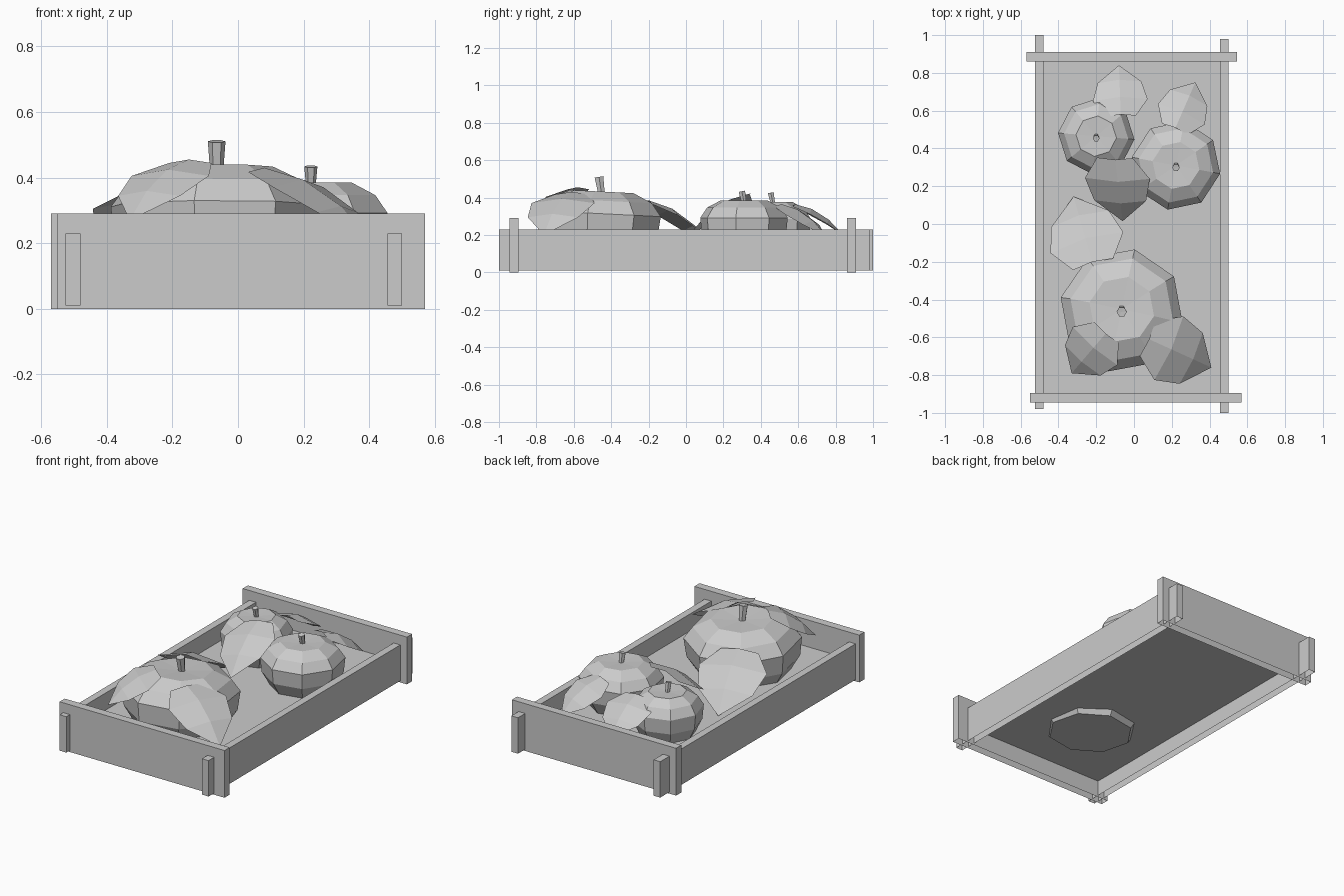
import bpy
import bmesh
from math import cos, sin, pi
from mathutils import Vector, Matrix

default = bpy.data.objects.get("Cube")
if default:
    bpy.data.objects.remove(default)

grey = bpy.data.materials.new("plain_grey")
grey.use_nodes = True
grey.diffuse_color = (0.6, 0.6, 0.6, 1)
grey.node_tree.nodes["Principled BSDF"].inputs["Base Color"].default_value = (0.6, 0.6, 0.6, 1)


def finish(name, bm):
    mesh = bpy.data.meshes.new(name)
    bm.to_mesh(mesh)
    bm.free()
    mesh.materials.append(grey)
    obj = bpy.data.objects.new(name, mesh)
    bpy.context.collection.objects.link(obj)


def board(name, low, high, open_below=True):
    low, high = Vector(low), Vector(high)
    bm = bmesh.new()
    bmesh.ops.create_cube(bm, size=1)
    bmesh.ops.scale(bm, vec=high - low, verts=bm.verts)
    bmesh.ops.translate(bm, vec=(low + high) / 2, verts=bm.verts)
    if open_below:
        bm.normal_update()
        below = [f for f in bm.faces if f.normal.z < -0.5]
        bmesh.ops.delete(bm, geom=below, context='FACES_ONLY')
    finish(name, bm)


def lathe(name, profile, sides, turn, matrix):
    """Closed faceted solid from rings of (radius, height)."""
    bm = bmesh.new()
    rings = []
    for r, z in profile:
        angles = [turn + 2 * pi * i / sides for i in range(sides)]
        rings.append([bm.verts.new((r * cos(a), r * sin(a), z)) for a in angles])
    for a, b in zip(rings, rings[1:]):
        for i in range(sides):
            j = (i + 1) % sides
            bm.faces.new((a[i], a[j], b[j], b[i]))
    bm.faces.new(rings[0])
    # shallow dip at the crown
    crown = bmesh.ops.poke(bm, faces=[bm.faces.new(rings[-1])])["verts"][0]
    crown.co.z -= profile[-1][0] * 0.05
    bmesh.ops.transform(bm, matrix=matrix, verts=bm.verts)
    bmesh.ops.recalc_face_normals(bm, faces=bm.faces)
    finish(name, bm)


GOURD = [(0.74, 0), (0.96, 0.33), (1, 0.66), (0.84, 0.86), (0.53, 1)]


def pumpkin(name, x, y, radius, low, high, turn, tilt, stem_radius, stem_height):
    place = Matrix.Translation((x, y, (low + high) / 2)) @ Matrix.Rotation(tilt, 4, 'X')
    tall = high - low
    lathe(name, [(r * radius, (h - 0.5) * tall) for r, h in GOURD], 8, turn, place)
    # flared, slightly leaning stem
    lean = place @ Matrix.Translation((0, 0, tall * 0.47)) @ Matrix.Rotation(0.2, 4, 'X')
    lathe(name + "_stem", [(stem_radius * 0.75, 0), (stem_radius, stem_height)], 6, 0, lean)


def leaf(name, base, tip, half, droop=0.22, roll=0):
    """Broad leaf, folded along a bowed midrib, one sheet thick."""
    base, tip = Vector(base), Vector(tip)
    along = tip - base
    side = along.cross(Vector((0, 0, 1))).normalized()
    up = side.cross(along).normalized()
    bm = bmesh.new()
    rows = []
    for t, width, bow in ((0, 0.55, 0), (0.3, 1, 0.09), (0.65, 0.8, 0.09)):
        rib = base + along * t + up * bow * along.length
        out, down = (side + up * roll) * half * width, up * half * width * droop
        rows.append([bm.verts.new(p) for p in (rib - out - down, rib, rib + out - down)])
    for a, b in zip(rows, rows[1:]):
        for i in range(2):
            bm.faces.new((a[i], b[i], b[i + 1], a[i + 1]))
    point = bm.verts.new(tip)
    for i in range(2):
        bm.faces.new((rows[-1][i], point, rows[-1][i + 1]))
    bm.normal_update()
    if sum(f.normal.z for f in bm.faces) < 0:
        bmesh.ops.reverse_faces(bm, faces=bm.faces)
    finish(name, bm)


# Crate: sides run through the taller end boards
board("right_side_board", (-0.525, -0.98, 0.01), (-0.48, 1, 0.23))
board("left_side_board", (0.455, -1, 0.01), (0.5, 0.98, 0.23))
board("front_board", (-0.55, -0.945, 0), (0.57, -0.895, 0.29))
board("back_board", (-0.57, 0.86, 0), (0.545, 0.91, 0.29))
board("crate_floor", (-0.48, -0.895, 0.105), (0.455, 0.86, 0.125), False)

# Pumpkins
pumpkin("large_pumpkin", -0.065, -0.46, 0.33, 0.085, 0.432, 0.576, -0.05, 0.027, 0.09)
pumpkin("medium_pumpkin", 0.222, 0.31, 0.238, 0.11, 0.385, 0.6, 0, 0.02, 0.058)
pumpkin("small_pumpkin", -0.2, 0.465, 0.203, 0.108, 0.375, 0.7, 0, 0.018, 0.06)

# Loose leaves
leaf("front_right_leaf", (-0.15, -0.58, 0.455), (-0.33, -0.79, 0.27), 0.155, 0.15)
leaf("front_left_leaf", (0.08, -0.61, 0.43), (0.41, -0.76, 0.2), 0.185, 0.15)
leaf("middle_right_leaf", (-0.22, -0.2, 0.385), (-0.32, 0.145, 0.13), 0.2)
leaf("centre_leaf", (-0.1, 0.34, 0.42), (-0.06, 0.015, 0.2), 0.17, 0.2, -0.25)
leaf("back_right_leaf", (-0.07, 0.58, 0.365), (-0.08, 0.84, 0.2), 0.145)
leaf("back_left_leaf", (0.22, 0.51, 0.365), (0.325, 0.75, 0.19), 0.135)
